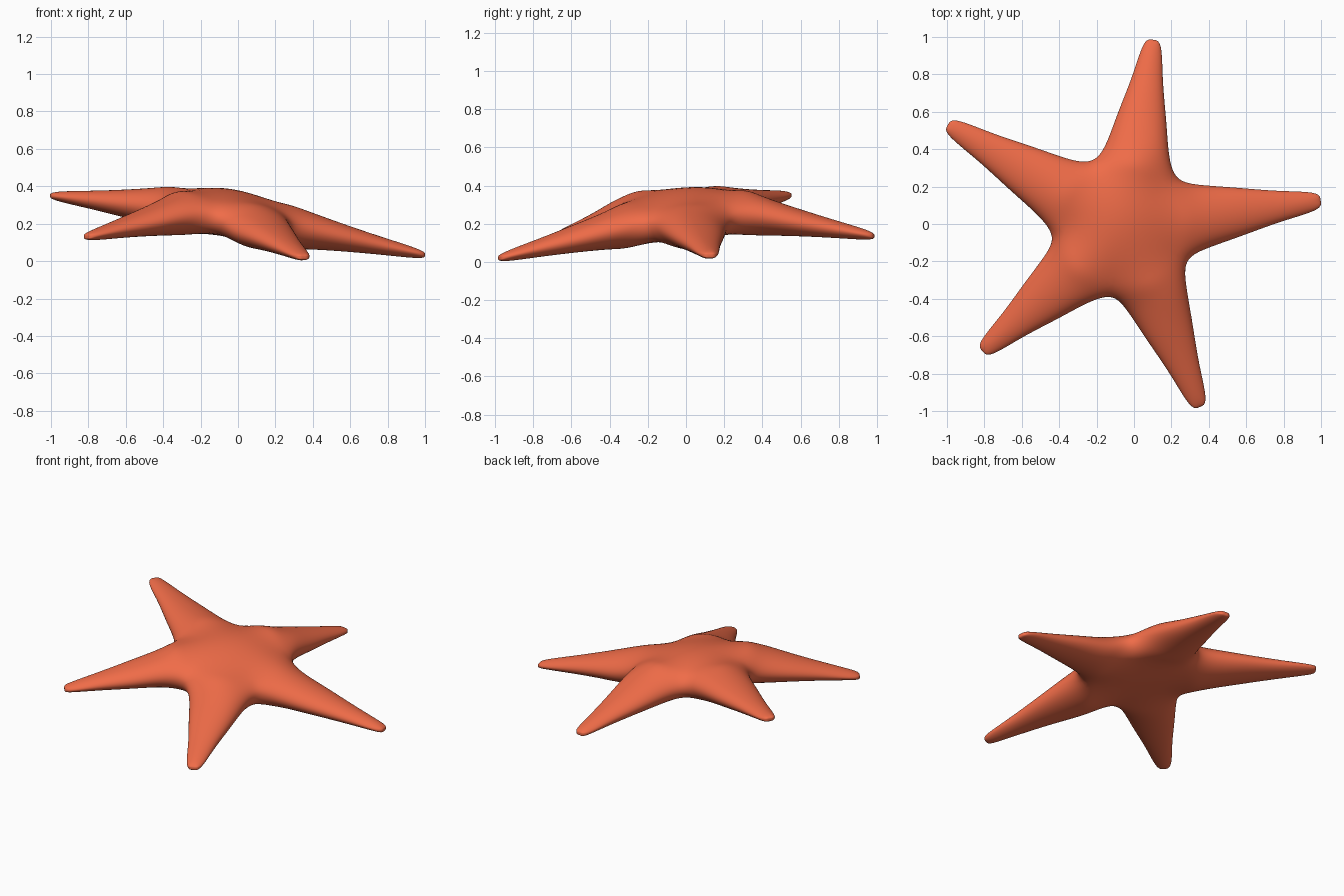
import bpy, bmesh
from math import sin, cos, pi
from mathutils import Vector

if "Cube" in bpy.data.objects:
    bpy.data.objects.remove(bpy.data.objects["Cube"])

# Arms counter-clockwise: tip, height of the axis at the arm's base
arms = [((0.998, 0.125, 0.033), 0.190),
        ((0.102, 0.985, 0.135), 0.260),
        ((-0.995, 0.53, 0.350), 0.280),
        ((-0.81, -0.68, 0.130), 0.260),
        ((0.352, -0.978, 0.020), 0.195)]
# Notch on the clockwise side of each arm
notches = [(0.285, -0.20, 0.19), (0.23, 0.25, 0.225), (-0.225, 0.34, 0.27),
           (-0.44, -0.06, 0.27), (-0.125, -0.39, 0.23)]
# Arm sections: position along arm, half width, half height
sections = [(0.15, 0.172, 0.102), (0.40, 0.131, 0.075),
            (0.70, 0.083, 0.047), (0.95, 0.047, 0.024)]
middle = Vector((-0.05, 0.01, 0.25))

bm = bmesh.new()
V = bm.verts.new
F = bm.faces.new

# Central disc
top = V((middle.x, middle.y, 0.388))
bottom = V((middle.x, middle.y, 0.135))

# Notch columns (outer, upper, lower)
columns = []
for n in notches:
    n = Vector(n)
    d = middle - n
    d.z = 0
    inset = n + d.normalized() * 0.07
    up = Vector((0, 0, 0.083))
    columns.append((V(n), V(inset + up), V(inset - up)))

# Arms lofted from the notches out to the tips
for i, (tip, z0) in enumerate(arms):
    R, L = columns[i], columns[(i + 1) % 5]
    base = (R[0].co + L[0].co) / 2
    base.z = z0
    tip = Vector(tip)
    axis = tip - base
    side = Vector((axis.y, -axis.x, 0)).normalized()
    ridge = V(base + Vector((0, 0, 0.117)))
    keel = V(base - Vector((0, 0, 0.117)))
    ring = [R[0], R[1], ridge, L[1], L[0], L[2], keel, R[2]]
    F((top, R[1], ridge, L[1]))
    F((bottom, L[2], keel, R[2]))
    for s, w, h in sections:
        c = base + axis * s
        new = [V(c + side * w * cos(k * pi / 4) + Vector((0, 0, h * sin(k * pi / 4))))
               for k in range(8)]
        for k in range(8):
            j = (k + 1) % 8
            F((ring[k], new[k], new[j], ring[j]))
        ring = new
    end = V(tip)
    for k in range(0, 8, 2):
        F((end, ring[(k + 2) % 8], ring[k + 1], ring[k]))

bmesh.ops.recalc_face_normals(bm, faces=bm.faces)
for f in bm.faces:
    f.smooth = True
mesh = bpy.data.meshes.new("starfish")
bm.to_mesh(mesh)
bm.free()
star = bpy.data.objects.new("starfish", mesh)
bpy.context.collection.objects.link(star)

sub = star.modifiers.new("smooth", 'SUBSURF')
sub.levels = sub.render_levels = 3

# Inflate the cage so the smoothed surface passes through the measured points
targets = [v.co.copy() for v in mesh.vertices]
for _ in range(5):
    dg = bpy.context.evaluated_depsgraph_get()
    smooth = star.evaluated_get(dg).data
    shift = [t - smooth.vertices[i].co for i, t in enumerate(targets)]
    for v, d in zip(mesh.vertices, shift):
        v.co += d
    mesh.update()
    star.update_tag()
    bpy.context.view_layer.update()

mat = bpy.data.materials.new("coral")
mat.diffuse_color = (0.87, 0.15, 0.065, 1)
mat.use_nodes = True
mat.node_tree.nodes["Principled BSDF"].inputs["Base Color"].default_value = mat.diffuse_color
mesh.materials.append(mat)
